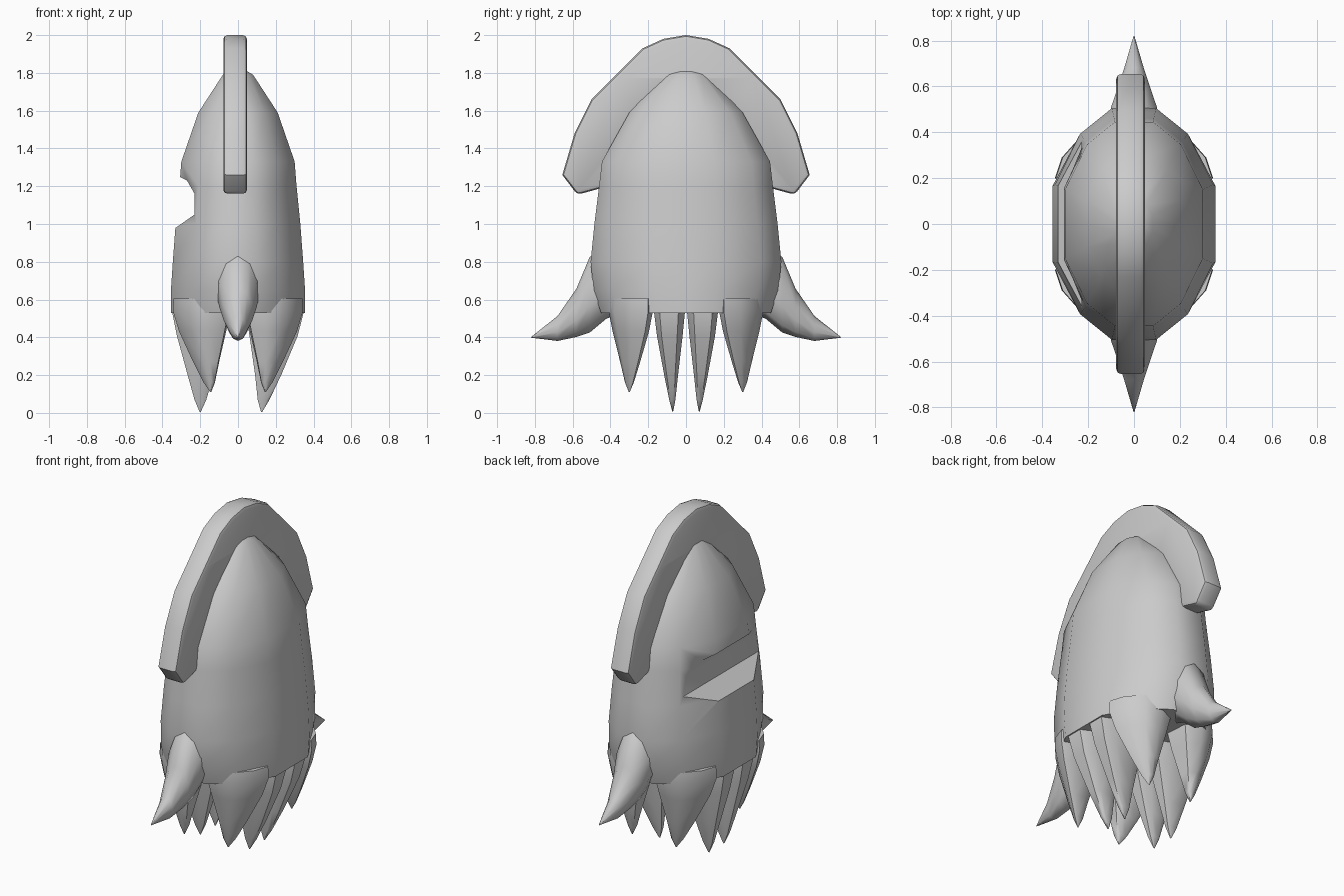
import bpy, bmesh, math
from mathutils import Vector

cube = bpy.data.objects.get("Cube")
if cube:
    bpy.data.objects.remove(cube, do_unlink=True)

grey = bpy.data.materials.new("plain_grey")
grey.use_nodes = True
tone = (0.6, 0.6, 0.6, 1)
grey.diffuse_color = tone
grey.node_tree.nodes["Principled BSDF"].inputs["Base Color"].default_value = tone


def make_object(name, bm):
    bmesh.ops.recalc_face_normals(bm, faces=bm.faces)
    mesh = bpy.data.meshes.new(name)
    bm.to_mesh(mesh)
    bm.free()
    obj = bpy.data.objects.new(name, mesh)
    bpy.context.collection.objects.link(obj)
    mesh.materials.append(grey)
    return obj


def select(obj):
    bpy.ops.object.select_all(action='DESELECT')
    obj.select_set(True)
    bpy.context.view_layer.objects.active = obj


def smooth(obj, degrees=50):
    select(obj)
    bpy.ops.object.shade_smooth_by_angle(angle=math.radians(degrees))


def loft(name, rings):
    """Skin a list of equal-length point rings and cap both ends."""
    bm = bmesh.new()
    loops = [[bm.verts.new(p) for p in ring] for ring in rings]
    n = len(loops[0])
    for a, b in zip(loops, loops[1:]):
        for i in range(n):
            j = (i + 1) % n
            bm.faces.new((a[i], a[j], b[j], b[i]))
    bm.faces.new(loops[0])
    bm.faces.new(loops[-1])
    return make_object(name, bm)


def prism(name, outline, axis, start, end):
    """Extrude an outline in the plane across the given axis."""
    def place(p, d):
        return (d, p[0], p[1]) if axis == 'x' else (p[0], d, p[1])
    return loft(name, [[place(p, d) for p in outline] for d in (start, end)])


# Body: faceted oval sections stacked into a dome
quarter = [(1, 0), (1, .34), (.68, .78), (.28, 1)]
half = quarter + [(-x, y) for x, y in reversed(quarter)]
section = half + [(x, -y) for x, y in reversed(half[1:-1])]
levels = [(.53, .355, .45), (.65, .355, .49), (.8, .345, .505), (1, .33, .485),
          (1.2, .31, .46), (1.33, .3, .445), (1.59, .21, .3),
          (1.79, .08, .11), (1.825, .02, .03)]
body = loft("body", [[(x * hx, y * hy, z) for x, y in section]
                     for z, hx, hy in levels])

# Slot cut across the right side of the body
slot = prism("slot_cutter", [(-.6, 1.25), (-.31, 1.25), (-.27, 1.23), (-.23, 1.16),
                             (-.23, 1.05), (-.33, .98), (-.6, .8)], 'y', -.7, .7)
cut = body.modifiers.new("slot", 'BOOLEAN')
cut.operation = 'DIFFERENCE'
cut.solver = 'EXACT'
cut.object = slot
select(body)
bpy.ops.object.modifier_apply(modifier=cut.name)
bpy.data.objects.remove(slot, do_unlink=True)
smooth(body)

# Crest: arched fin with softened rim
outer = [(0, 2), (.12, 1.98), (.23, 1.93), (.37, 1.79), (.5, 1.66), (.59, 1.48),
         (.655, 1.26), (.575, 1.155), (.43, 1.195)]
inner = [(.38, 1.33), (.24, 1.57), (0, 1.74)]
right_half = outer + inner
outline = right_half + [(-y, z) for y, z in reversed(right_half[1:-1])]
crest = prism("crest", outline, 'x', -.078, .048)
bevel = crest.modifiers.new("rim", 'BEVEL')
bevel.width = .022
bevel.segments = 2
bevel.limit_method = 'ANGLE'
bevel.angle_limit = math.radians(60)
select(crest)
bpy.ops.object.modifier_apply(modifier=bevel.name)
smooth(crest, 40)


# Hanging tentacles: a base outline shrinking towards a pointed tip
def tentacle(name, base, tip, sx, sy):
    centre = sum((Vector(p) for p in base), Vector((0, 0))) / len(base)
    rings = []
    for drop, scale, shift in [(-.15, .97, 0), (0, 1, 0), (.25, .82, .1),
                               (.63, .45, .5), (.88, .2, .85), (1, .02, 1)]:
        mid = centre.lerp(Vector(tip[:2]), shift)
        z = .54 + (tip[2] - .54) * drop
        pts = [mid + (Vector(p) - centre) * scale for p in base]
        rings.append([(p.x * sx, p.y * sy, z) for p in pts])
    smooth(loft(name, rings), 60)


middle_base = [(.04, .04), (.12, .005), (.28, .005), (.35, .04),
               (.35, .14), (.28, .17), (.12, .17), (.04, .14)]
outer_base = [(.04, .23), (.12, .18), (.28, .175), (.345, .2),
              (.315, .29), (.235, .38), (.14, .41), (.05, .37)]
for sx, side in ((1, "left"), (-1, "right")):
    for sy, end in ((-1, "front"), (1, "back")):
        tip_x = .125 if sx > 0 else .2
        tentacle(f"{side}_{end}_middle_tentacle", middle_base, (tip_x, .07, .005), sx, sy)
        tentacle(f"{side}_{end}_outer_tentacle", outer_base, (.145, .3, .11), sx, sy)

# Upturned spikes at the front and back
for sy, end in ((-1, "front"), (1, "back")):
    rings = []
    for y, z, rx, rz in [(.36, .7, .1, .18), (.42, .69, .12, .19), (.51, .625, .105, .2),
                         (.58, .53, .08, .128), (.68, .447, .045, .066), (.82, .4, .002, .002)]:
        angles = [i * math.tau / 10 for i in range(10)]
        rings.append([(rx * math.sin(a), y * sy, z + rz * math.cos(a)) for a in angles])
    smooth(loft(f"{end}_spike", rings), 60)
